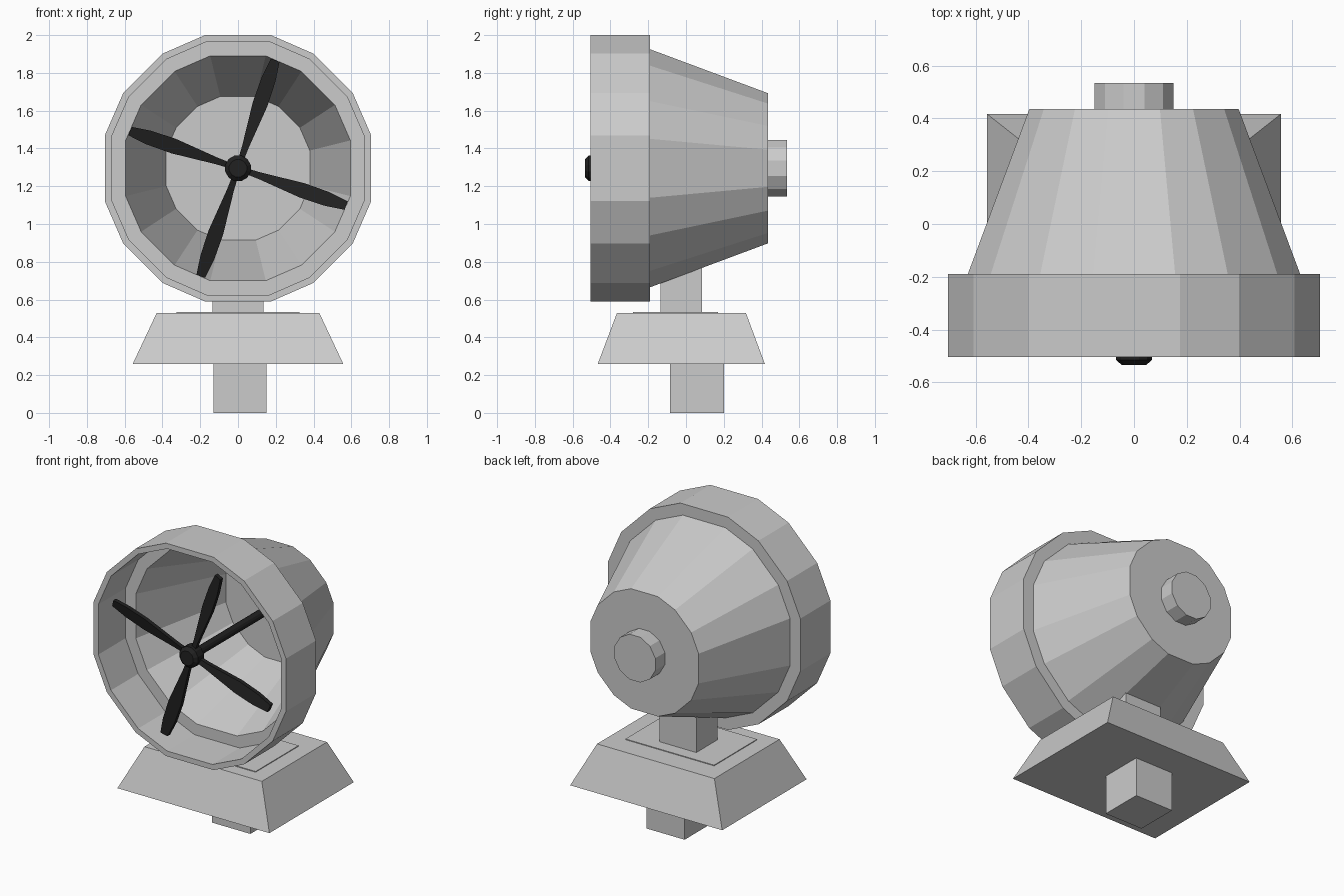
import bpy, bmesh
from math import sin, cos, radians, pi
from mathutils import Matrix, Vector

if "Cube" in bpy.data.objects:
    bpy.data.objects.remove(bpy.data.objects["Cube"])

AXIS_Z = 1.295  # height of the fan axis

black = bpy.data.materials.new("black")
black.diffuse_color = (0.015, 0.015, 0.015, 1)
black.use_nodes = True
black.node_tree.nodes["Principled BSDF"].inputs["Base Color"].default_value = black.diffuse_color


def finish(bm, name, mat=None):
    bmesh.ops.recalc_face_normals(bm, faces=bm.faces)
    me = bpy.data.meshes.new(name)
    bm.to_mesh(me)
    bm.free()
    ob = bpy.data.objects.new(name, me)
    bpy.context.collection.objects.link(ob)
    if mat:
        me.materials.append(mat)
    return ob


def loft(bm, rings):
    """Skin a list of equal-length point rings and cap both ends."""
    rows = [[bm.verts.new(p) for p in r] for r in rings]
    n = len(rows[0])
    for a, b in zip(rows, rows[1:]):
        for i in range(n):
            j = (i + 1) % n
            bm.faces.new((a[i], a[j], b[j], b[i]))
    bm.faces.new(rows[0])
    bm.faces.new(rows[-1])


def lathe(name, profile, section, mat=None):
    """Turn (y, radius) pairs around the fan axis using a unit section."""
    bm = bmesh.new()
    loft(bm, [[(x * r, y, AXIS_Z + z * r) for x, z in section] for y, r in profile])
    return finish(bm, name, mat)


def block(name, bottom, top):
    """Tapered block between two rectangles (x0, x1, y0, y1, z front, z back)."""
    bm = bmesh.new()
    loft(bm, [[(x0, y0, zf), (x1, y0, zf), (x1, y1, zb), (x0, y1, zb)]
              for x0, x1, y0, y1, zf, zb in (bottom, top)])
    return finish(bm, name)


def circle(n):
    return [(cos(2 * pi * (i + 0.5) / n), sin(2 * pi * (i + 0.5) / n)) for i in range(n)]


# 16-sided section with slightly longer flats, unit distance to the flats
k = 1 / cos(radians(13.9))
shell = [(k * cos(radians(q + a)), k * sin(radians(q + a)))
         for q in (0, 90, 180, 270) for a in (13.9, 33.2, 56.8, 76.1)]

# Housing: hollow rim and cone, closed at the back
lathe("housing", [(0.435, 0.397), (-0.19, 0.63), (-0.19, 0.705), (-0.505, 0.705),
                  (-0.505, 0.67), (-0.22, 0.67), (-0.22, 0.595), (0.415, 0.38)], shell)
lathe("rear_cap", [(0.43, 0.155), (0.535, 0.155)], circle(12))

# Fan: shaft, hub and four blades
lathe("fan_shaft", [(-0.47, 0.028), (0.42, 0.028)], circle(12), black)
lathe("fan_hub", [(-0.535, 0.048), (-0.515, 0.07), (-0.455, 0.07), (-0.435, 0.048)],
      circle(12), black)

blade_stations = [(0.03, 0.014), (0.12, 0.018), (0.36, 0.04), (0.5, 0.038), (0.605, 0.024)]
bm = bmesh.new()
for i in range(4):
    turn = Matrix.Rotation(radians(-(71 + 90 * i)), 3, 'Y')
    rings = []
    for r, w in blade_stations:
        t = 0.014
        pts = [(r, -t - 0.2 * w, -w), (r, t - 0.2 * w, -w),
               (r, t + 0.2 * w, w), (r, -t + 0.2 * w, w)]
        rings.append([turn @ Vector(p) + Vector((0, -0.48, AXIS_Z)) for p in pts])
    loft(bm, rings)
finish(bm, "fan_blades", black)

# Stand: foot post, tapered base, thin plate and neck
block("foot_post", (-0.13, 0.15, -0.085, 0.2, 0, 0), (-0.13, 0.15, -0.085, 0.2, 0.27, 0.27))
block("base", (-0.557, 0.557, -0.467, 0.417, 0.26, 0.26),
      (-0.43, 0.43, -0.365, 0.317, 0.53, 0.53))
block("base_plate", (-0.325, 0.325, -0.28, 0.17, 0.52, 0.52),
      (-0.325, 0.325, -0.28, 0.17, 0.535, 0.535))
block("neck", (-0.135, 0.135, -0.135, 0.085, 0.52, 0.52),
      (-0.135, 0.135, -0.135, 0.085, 0.70, 0.78))
